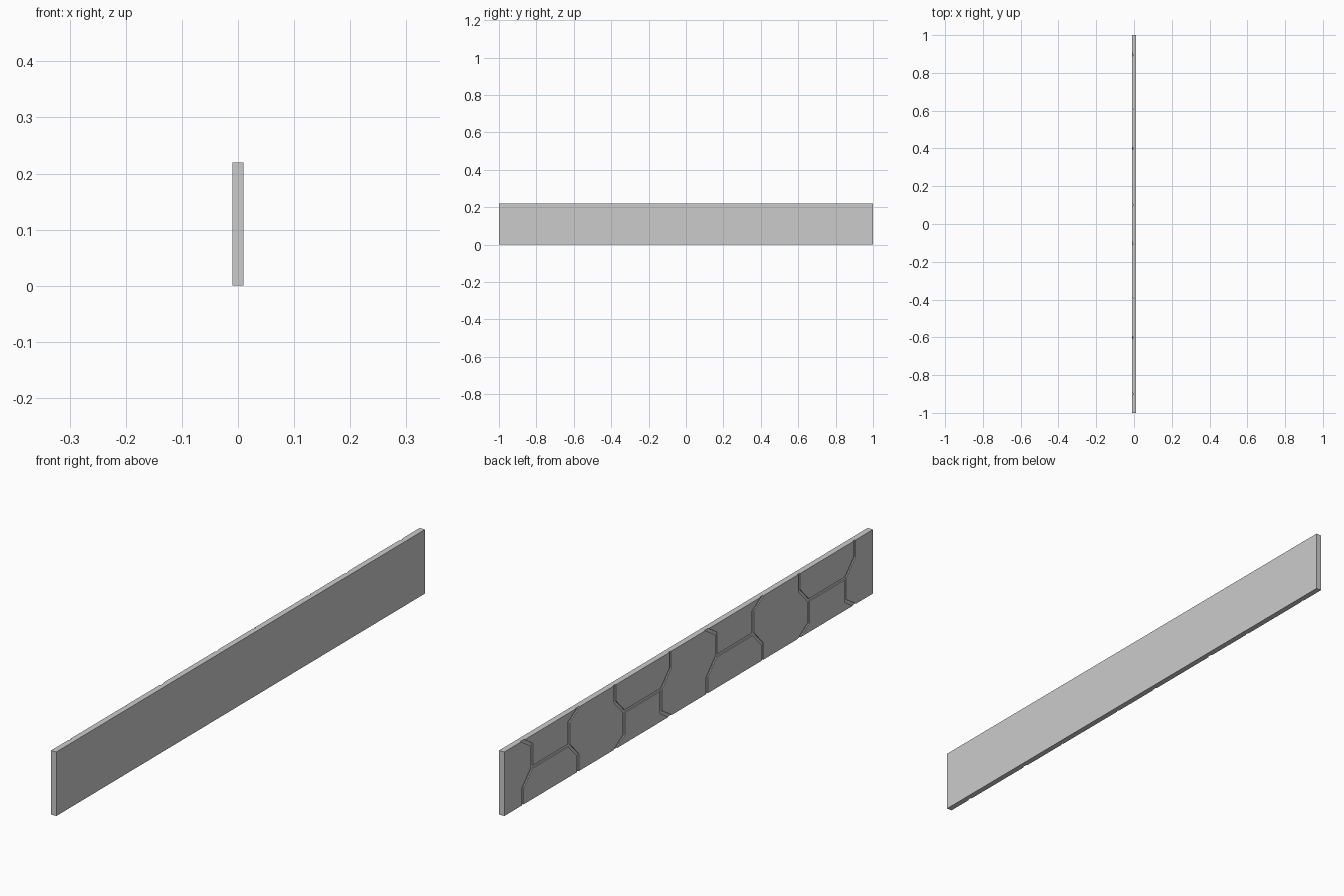
import bpy, bmesh
from mathutils import Vector
from mathutils.geometry import intersect_line_line_2d, box_pack_2d

if "Cube" in bpy.data.objects:
    bpy.data.objects.remove(bpy.data.objects["Cube"])

H = 0.22            # board height
X0, X1 = -0.01, 0.01
FLOOR = -0.0065     # bottom of the engraved grooves
GAP = 0.005         # half groove width


def make_object(name, bm):
    bmesh.ops.recalc_face_normals(bm, faces=bm.faces)
    me = bpy.data.meshes.new(name)
    bm.to_mesh(me)
    bm.free()
    ob = bpy.data.objects.new(name, me)
    bpy.context.collection.objects.link(ob)
    return ob


def prism(bm, pts, xa, xb):
    # extrude a (y, z) outline along x
    f = bm.faces.new([bm.verts.new((xa, y, z)) for y, z in pts])
    ext = bmesh.ops.extrude_face_region(bm, geom=[f])
    bmesh.ops.translate(bm, vec=(xb - xa, 0, 0),
                        verts=[v for v in ext["geom"] if isinstance(v, bmesh.types.BMVert)])


def on_border(a, b):
    same_z = abs(a.y - b.y) < 1e-6 and (a.y < 1e-6 or a.y > H - 1e-6)
    return same_z or (abs(a.x) > 0.999 and abs(b.x) > 0.999)


def inset(pts):
    # pull groove edges inwards, keep edges on the board outline
    p = [Vector(q) for q in pts]
    n = len(p)
    if sum(p[i - 1].x * p[i].y - p[i].x * p[i - 1].y for i in range(n)) < 0:
        p.reverse()
    lines = []
    for i in range(n):
        a, b = p[i], p[(i + 1) % n]
        d = (b - a).normalized()
        off = Vector((-d.y, d.x)) * (0 if on_border(a, b) else GAP)
        lines.append((a + off, d))
    out = []
    for i in range(n):
        (a, d), (b, e) = lines[i - 1], lines[i]
        t = (b - a).cross(e) / d.cross(e)
        out.append(a + d * t)
    return out


# Groove pattern: each group is a horizontal bar with a zigzag at both ends
def zigzag(c, side, flip):
    prof = [(0.15, H), (0.10, 0.188), (0.10, 0.11), (0.15, 0.057), (0.15, 0)]
    pts = [(c + side * y, H - z if flip else z) for y, z in prof]
    return pts[::-1] if flip else pts      # always top to bottom


groups = [(-0.75, True), (-0.25, False), (0.25, True), (0.75, False)]
cells = []
left = [(-1, H), (-1, 0)]
for c, flip in groups:
    a, b = zigzag(c, -1, flip), zigzag(c, 1, flip)
    cells.append(left + a[::-1])           # large plank left of the group
    cells.append(a[:3] + b[:3][::-1])      # upper small plank
    cells.append(a[2:] + b[2:][::-1])      # lower small plank
    left = b
cells.append(left + [(1, 0), (1, H)])

# Raised planks
bm = bmesh.new()
for cell in cells:
    prism(bm, inset(cell), X0, 0.0)
planks = make_object("raised_planks", bm)

# Backing board fused with the planks
bm = bmesh.new()
prism(bm, [(-1, 0), (1, 0), (1, H), (-1, H)], FLOOR, X1)
board = make_object("grooved_board", bm)
mod = board.modifiers.new("fuse", 'BOOLEAN')
mod.operation = 'UNION'
mod.solver = 'EXACT'
mod.object = planks
bpy.context.view_layer.objects.active = board
bpy.ops.object.modifier_apply(modifier="fuse")
bpy.data.objects.remove(planks)
